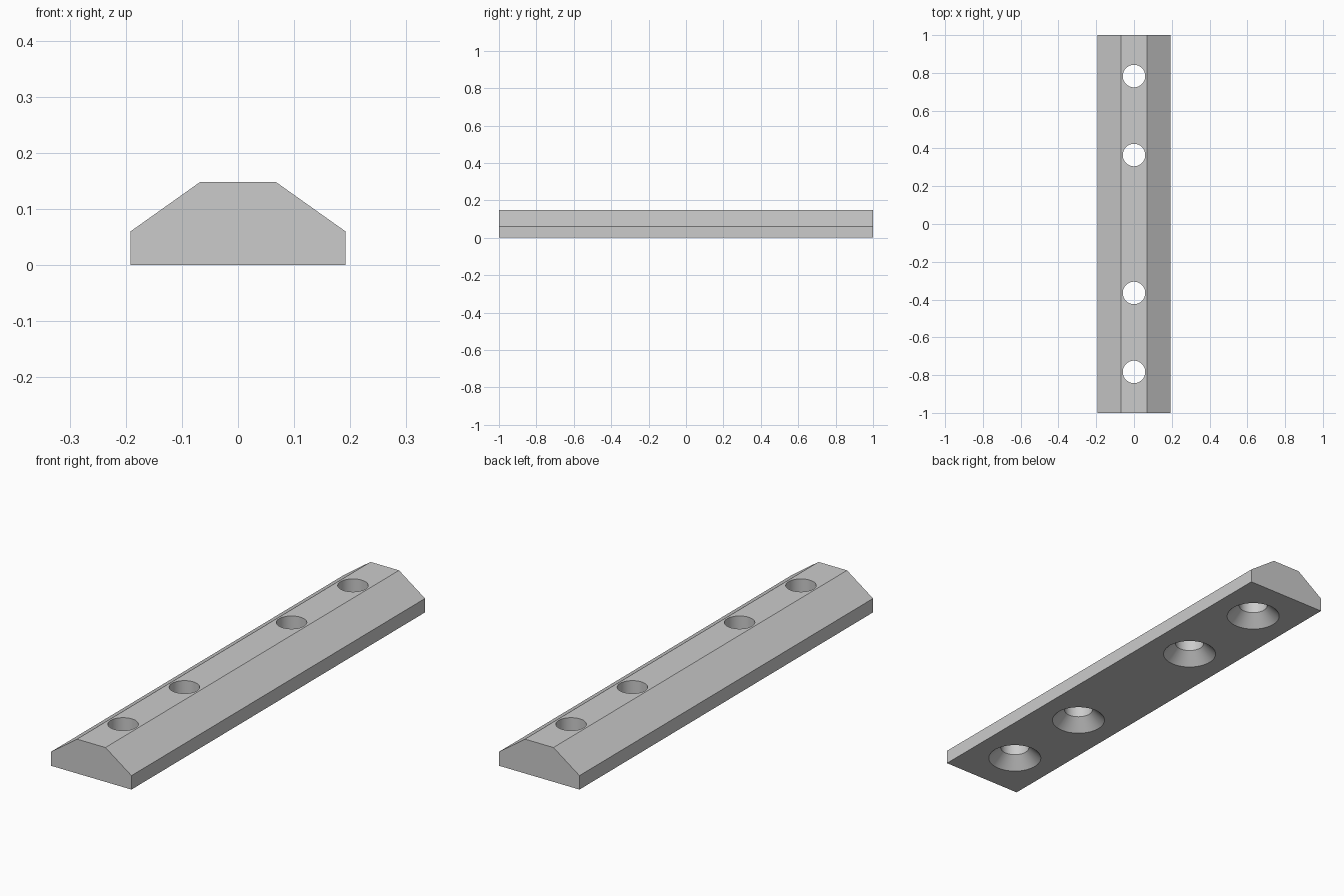
import bpy
import bmesh
import math

cube = bpy.data.objects.get("Cube")
if cube:
    bpy.data.objects.remove(cube, do_unlink=True)

HEIGHT = 0.148
HOLE_RADIUS, SINK_RADIUS, SINK_DEPTH = 0.0595, 0.11, 0.051
SEGMENTS = 64

grey = bpy.data.materials.new("plain grey")
grey.use_nodes = True
colour = (0.6, 0.6, 0.6, 1)
grey.diffuse_color = colour
grey.node_tree.nodes["Principled BSDF"].inputs["Base Color"].default_value = colour


def make_object(name, bm):
    bmesh.ops.recalc_face_normals(bm, faces=bm.faces)
    mesh = bpy.data.meshes.new(name)
    bm.to_mesh(mesh)
    bm.free()
    mesh.materials.append(grey)
    obj = bpy.data.objects.new(name, mesh)
    bpy.context.collection.objects.link(obj)
    return obj


# Bar: chamfered cross-section extruded along y
half = [(0.192, 0), (0.192, 0.06), (0.068, HEIGHT)]
profile = half + [(-x, z) for x, z in reversed(half)]
bm = bmesh.new()
end = bm.faces.new([bm.verts.new((x, -1, z)) for x, z in profile])
extruded = bmesh.ops.extrude_face_region(bm, geom=[end])["geom"]
bmesh.ops.translate(bm, vec=(0, 2, 0),
                    verts=[v for v in extruded if isinstance(v, bmesh.types.BMVert)])
bar = make_object("mounting_bar", bm)

# Cutter: four screw holes, each with a conical countersink underneath
slope = (SINK_RADIUS - HOLE_RADIUS) / SINK_DEPTH
below = 0.02
sections = [(SINK_RADIUS + slope * below, -below), (HOLE_RADIUS, SINK_DEPTH),
            (HOLE_RADIUS, HEIGHT + below)]
bm = bmesh.new()
for y in (-0.783, -0.365, 0.365, 0.783):
    rings = []
    for radius, z in sections:
        angles = [math.tau * i / SEGMENTS for i in range(SEGMENTS)]
        rings.append([bm.verts.new((radius * math.cos(a), y + radius * math.sin(a), z))
                      for a in angles])
    for low, high in zip(rings, rings[1:]):
        for i in range(SEGMENTS):
            j = (i + 1) % SEGMENTS
            bm.faces.new((low[i], low[j], high[j], high[i]))
    bm.faces.new(rings[0])
    bm.faces.new(rings[-1])
cutter = make_object("screw_hole_cutter", bm)

# Cut the holes and drop the cutter
cut = bar.modifiers.new("screw_holes", "BOOLEAN")
cut.operation = "DIFFERENCE"
cut.solver = "EXACT"
cut.object = cutter
bpy.ops.object.select_all(action="DESELECT")
bar.select_set(True)
bpy.context.view_layer.objects.active = bar
bpy.ops.object.modifier_apply(modifier=cut.name)
bpy.data.objects.remove(cutter, do_unlink=True)
bpy.ops.object.shade_smooth_by_angle(angle=math.radians(25))
